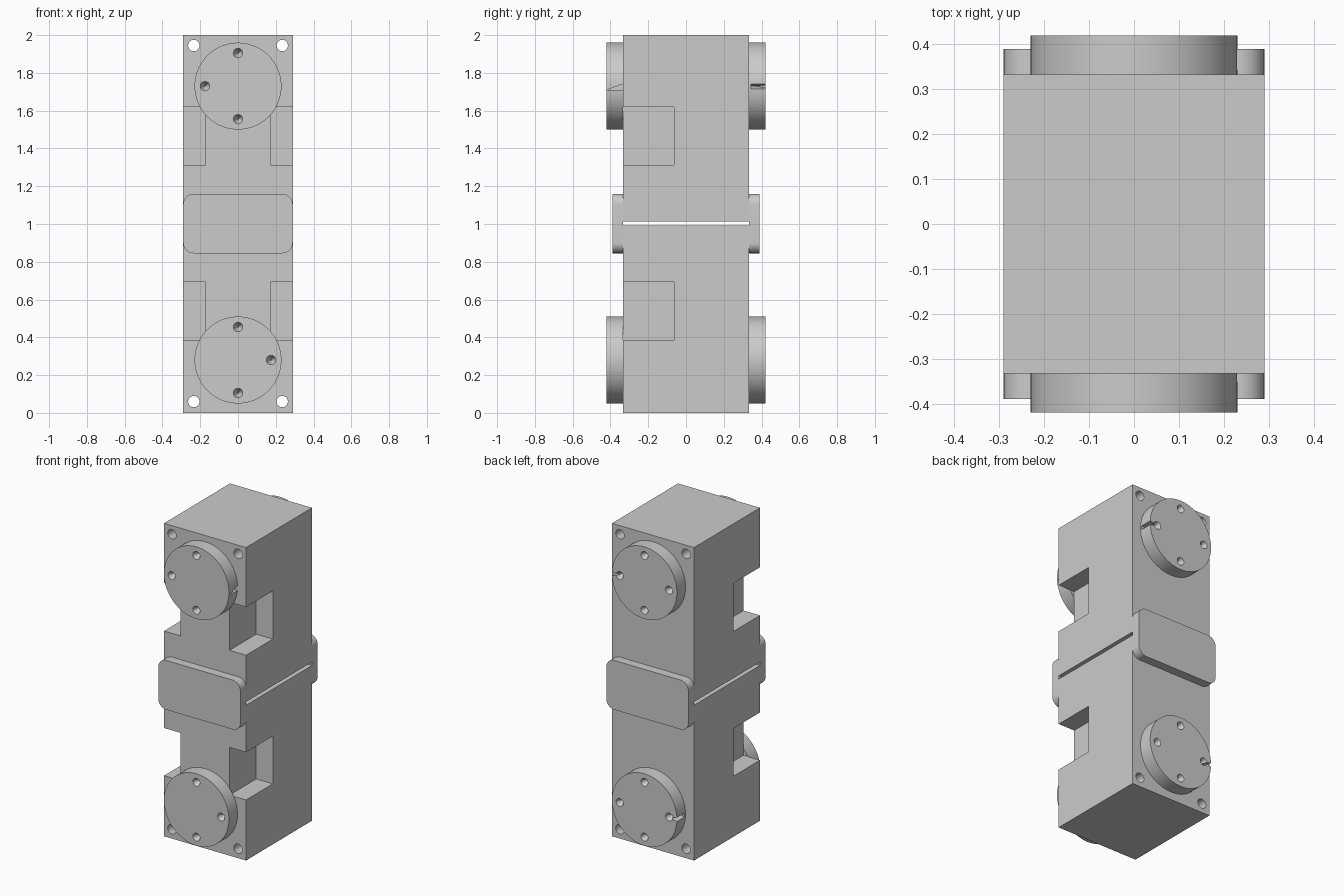
import bpy, bmesh, math
from mathutils import Matrix, Vector

cube = bpy.data.objects.get("Cube")
if cube:
    bpy.data.objects.remove(cube, do_unlink=True)

grey = bpy.data.materials.new("plain grey")
grey.use_nodes = True
GREY = (0.6, 0.6, 0.6, 1)
grey.diffuse_color = GREY
grey.node_tree.nodes["Principled BSDF"].inputs["Base Color"].default_value = GREY

W, D = 0.29, 0.333            # half width and half depth of the body
DISC_R, DISC_Y = 0.23, 0.42   # disc radius and outer face
PIN = 0.175                   # distance of the dimples from the disc centre


def add_box(bm, x, y, z):
    size = Vector((x[1] - x[0], y[1] - y[0], z[1] - z[0]))
    mid = Vector((sum(x), sum(y), sum(z))) / 2
    mat = Matrix.Translation(mid) @ Matrix.Diagonal((*size, 1))
    bmesh.ops.create_cube(bm, size=1, matrix=mat)


def add_rod(bm, x, z, y0, y1, r0, r1, segments):
    """Cylinder or cone along y, with radius r0 at y0 and r1 at y1."""
    turn = Matrix.Rotation(math.radians(-90 if y1 > y0 else 90), 4, "X")
    mat = Matrix.Translation((x, (y0 + y1) / 2, z)) @ turn
    bmesh.ops.create_cone(bm, cap_ends=True, segments=segments, radius1=r0,
                          radius2=r1, depth=abs(y1 - y0), matrix=mat)


def add_prism(bm, points, offset):
    face = bm.faces.new([bm.verts.new(p) for p in points])
    ext = bmesh.ops.extrude_face_region(bm, geom=[face], use_keep_orig=True)
    verts = [v for v in ext["geom"] if isinstance(v, bmesh.types.BMVert)]
    bmesh.ops.translate(bm, verts=verts, vec=offset)
    bmesh.ops.recalc_face_normals(bm, faces=bm.faces)


def finish(name, bm):
    mesh = bpy.data.meshes.new(name)
    bmesh.ops.remove_doubles(bm, verts=bm.verts, dist=1e-5)
    bm.to_mesh(mesh)
    bm.free()
    mesh.materials.append(grey)
    obj = bpy.data.objects.new(name, mesh)
    bpy.context.collection.objects.link(obj)
    return obj


def cut(obj, *cutters):
    """Subtract each cutter mesh and keep only the result."""
    for bm in cutters:
        tool = finish("cutter", bm)
        tool.hide_render = True
        mod = obj.modifiers.new("cut", "BOOLEAN")
        mod.operation, mod.solver, mod.object = "DIFFERENCE", "EXACT", tool
        graph = bpy.context.evaluated_depsgraph_get()
        mesh = bpy.data.meshes.new_from_object(obj.evaluated_get(graph))
        obj.modifiers.clear()
        obj.data = mesh
        bpy.data.objects.remove(tool, do_unlink=True)


def smooth(obj):
    bpy.ops.object.select_all(action="DESELECT")
    obj.select_set(True)
    bpy.context.view_layer.objects.active = obj
    bpy.ops.object.shade_smooth_by_angle(angle=math.radians(30))


# Each half: z range, recess range, bolt hole height, disc height, notch side
halves = {
    "lower": ((0, 0.992), (0.387, 0.692), 0.06, 0.28, -1),
    "upper": ((1.014, 2), (1.312, 1.62), 1.945, 1.73, 1),
}

for label, (span, recess, bolt_z, disc_z, side) in halves.items():
    # Body block with two front corner recesses and two through holes
    bm = bmesh.new()
    add_box(bm, (-W, W), (-D, D), span)
    body = finish(label + "_body", bm)
    cuts = bmesh.new()
    for s in (-1, 1):
        add_box(cuts, sorted((s * 0.173, s * 0.4)), (-0.5, -0.063), recess)
        add_rod(cuts, s * 0.234, bolt_z, -0.5, 0.5, 0.03, 0.03, 32)
    cut(body, cuts)
    smooth(body)

    # Front and back discs with conical dimples and a notch in the rim
    for end, s in (("front", -1), ("back", 1)):
        bm = bmesh.new()
        add_rod(bm, 0, disc_z, s * D, s * DISC_Y, DISC_R, DISC_R, 96)
        disc = finish(f"{label}_{end}_disc", bm)
        dimples = bmesh.new()
        spots = [(0, PIN), (0, -PIN), (-side * PIN, 0)]
        if s > 0:
            spots.append((side * PIN, 0))
        for x, z in spots:
            add_rod(dimples, x, disc_z + z, s * (DISC_Y + 0.002),
                    s * (DISC_Y - 0.05), 0.026, 0.002, 24)
        notch = bmesh.new()
        if s < 0:
            # Slanted slit in the rim that closes at the front face
            yz = ((-DISC_Y + 0.002, -0.02), (-D + 0.01, -0.02), (-D + 0.01, 0.015))
            add_prism(notch, [(side * PIN, y, disc_z + z) for y, z in yz],
                      (side * 0.1, 0, 0))
        else:
            # Wedge running from the dimple out to the rim
            xz = ((PIN, 0), (0.25, -0.02), (0.25, 0.015))
            add_prism(notch, [(side * x, D + 0.01, disc_z + z) for x, z in xz],
                      (0, 0.1, 0))
        cut(disc, dimples, notch)
        smooth(disc)

# Rounded plates that bridge the gap between the halves
for end, s in (("front", -1), ("back", 1)):
    bm = bmesh.new()
    add_box(bm, (-W, W), sorted((s * D, s * 0.39)), (0.845, 1.16))
    corners = [e for e in bm.edges
               if abs(e.verts[0].co.y - e.verts[1].co.y) > 0.01]
    bmesh.ops.bevel(bm, geom=corners, offset=0.055, segments=10,
                    profile=0.5, affect="EDGES")
    smooth(finish(end + "_bridge_plate", bm))
